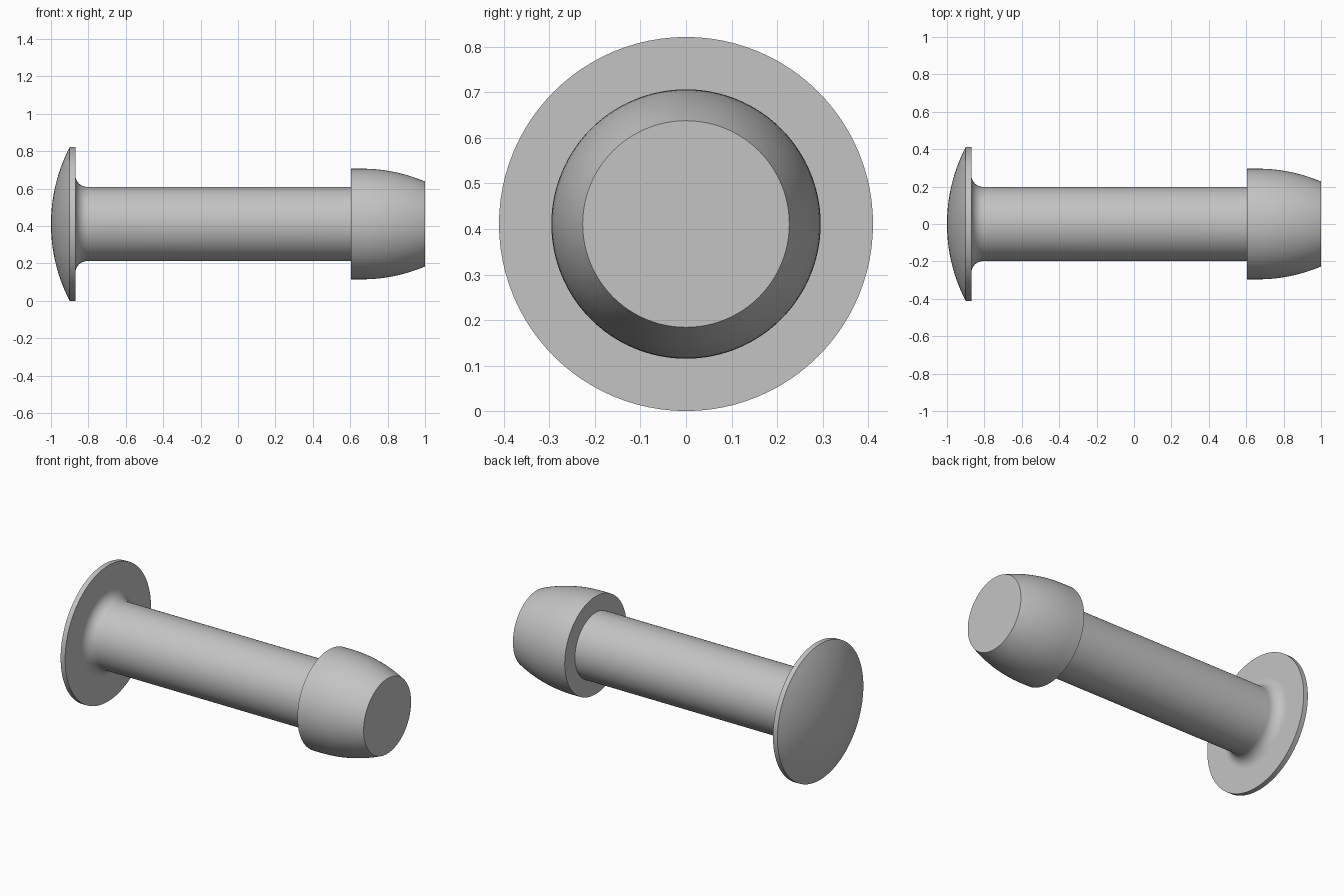
import bpy
import bmesh
import math

SEGMENTS = 96
AXIS_Z = 0.411  # height of the pin's axis

cube = bpy.data.objects.get("Cube")
if cube:
    bpy.data.objects.remove(cube, do_unlink=True)

grey = bpy.data.materials.new("plain_grey")
grey.use_nodes = True
colour = (0.55, 0.55, 0.55, 1.0)
grey.diffuse_color = colour
grey.node_tree.nodes["Principled BSDF"].inputs["Base Color"].default_value = colour


def arc(cx, cr, radius, start, end, steps):
    """Points (x, r) on a circular arc, angles in radians."""
    angles = [start + (end - start) * i / steps for i in range(steps + 1)]
    return [(cx + radius * math.cos(a), cr + radius * math.sin(a)) for a in angles]


def lathe(name, profile):
    """Revolve a list of (x, r) points, ordered along +x, about the x axis."""
    bm = bmesh.new()
    rings = []
    for x, r in profile:
        turn = [math.tau * j / SEGMENTS for j in range(SEGMENTS)]
        rings.append([bm.verts.new((x, r * math.cos(a), r * math.sin(a))) for a in turn])
    for near, far in zip(rings, rings[1:]):
        for j in range(SEGMENTS):
            k = (j + 1) % SEGMENTS
            bm.faces.new((near[j], near[k], far[k], far[j]))
    bmesh.ops.remove_doubles(bm, verts=bm.verts, dist=1e-5)
    mesh = bpy.data.meshes.new(name)
    bm.to_mesh(mesh)
    bm.free()
    mesh.materials.append(grey)
    obj = bpy.data.objects.new(name, mesh)
    obj.location.z = AXIS_Z
    bpy.context.collection.objects.link(obj)
    bpy.ops.object.select_all(action="DESELECT")
    obj.select_set(True)
    bpy.context.view_layer.objects.active = obj
    bpy.ops.object.shade_smooth_by_angle(angle=math.radians(20))


head_r, shank_r, tip_r, end_r = 0.411, 0.198, 0.296, 0.227
rim_x, under_x, tip_x, bend_x = -0.90, -0.87, 0.605, 0.66
fillet = 0.065

# Domed head with a thin rim and a flat underside
sag = rim_x + 1
dome_r = (head_r ** 2 + sag ** 2) / (2 * sag)
half = math.asin(head_r / dome_r)
dome = arc(dome_r - 1, 0, dome_r, math.pi, math.pi - half, 16)
lathe("domed_head", dome + [(under_x, head_r), (under_x, shank_r + fillet)])

# Shank flaring into the head through a concave fillet
flare = arc(under_x + fillet, shank_r + fillet, fillet, math.pi, 1.5 * math.pi, 10)
lathe("shank", flare + [(tip_x, shank_r)])

# Wider tip that curves inward to a flat end
run, drop = 1 - bend_x, tip_r - end_r
curve_r = (run ** 2 + drop ** 2) / (2 * drop)
taper = arc(bend_x, tip_r - curve_r, curve_r, math.pi / 2,
            math.pi / 2 - math.asin(run / curve_r), 14)
lathe("tapered_tip", [(tip_x, shank_r), (tip_x, tip_r)] + taper + [(1, 0)])
